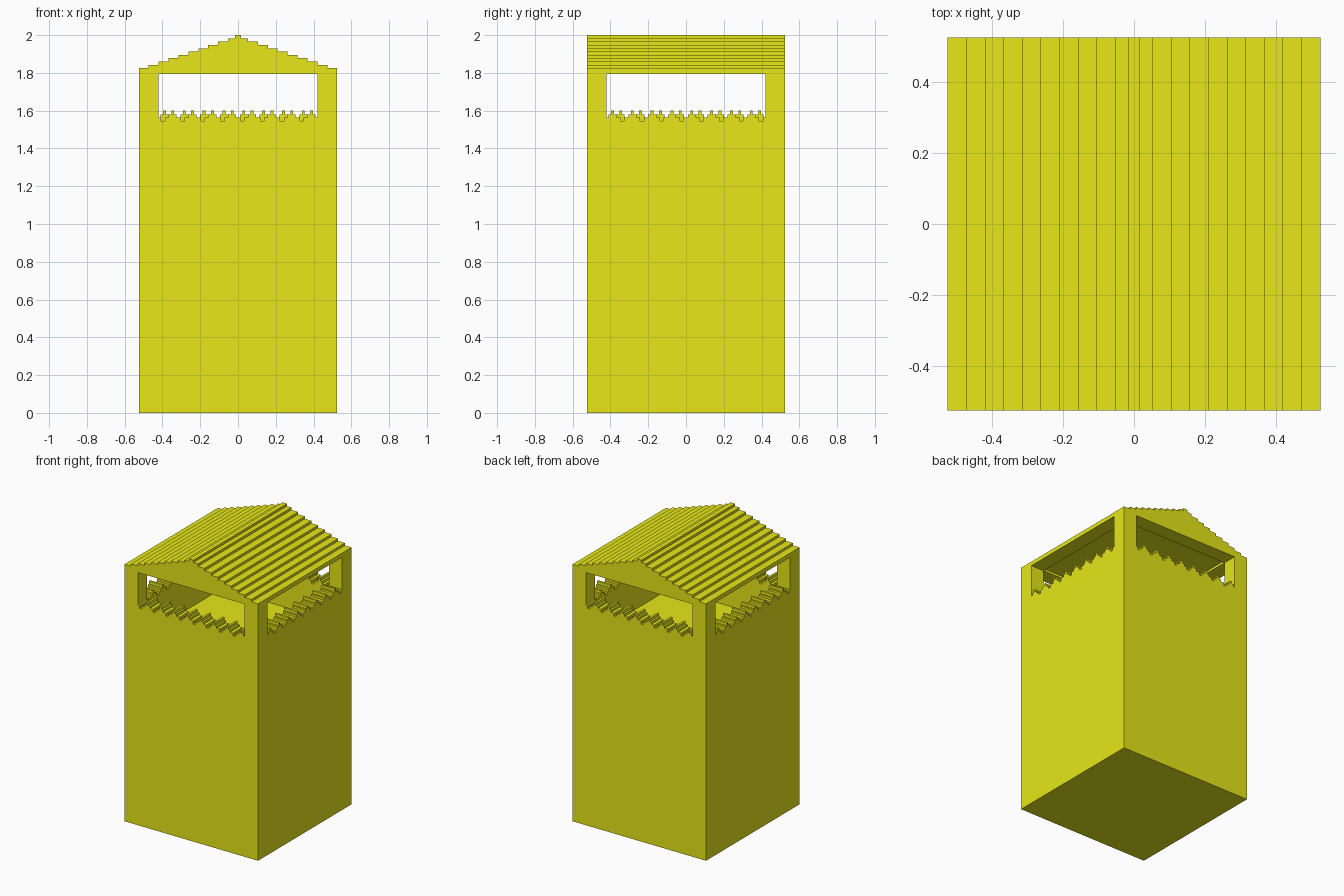
import bpy, bmesh
from math import pi
from mathutils import Matrix, Vector

if "Cube" in bpy.data.objects:
    bpy.data.objects.remove(bpy.data.objects["Cube"])

HALF, IN = 0.525, 0.42          # outer half width, inner half width
SILL, HEAD = 1.565, 1.795       # window bottom and top
FLOOR, CEIL = 1.32, 1.812       # inner cavity


def prism(name, profile, y0, y1, turn=0.0):
    """Extrude an x/z outline along y, then turn it about z."""
    bm = bmesh.new()
    face = bm.faces.new([bm.verts.new((x, y0, z)) for x, z in profile])
    out = bmesh.ops.extrude_face_region(bm, geom=[face])
    verts = [g for g in out["geom"] if isinstance(g, bmesh.types.BMVert)]
    bmesh.ops.translate(bm, vec=Vector((0, y1 - y0, 0)), verts=verts)
    bm.transform(Matrix.Rotation(turn, 4, "Z"))
    bmesh.ops.recalc_face_normals(bm, faces=bm.faces)
    mesh = bpy.data.meshes.new(name)
    bm.to_mesh(mesh)
    bm.free()
    obj = bpy.data.objects.new(name, mesh)
    bpy.context.collection.objects.link(obj)
    return obj


def cut(target, cutter):
    mod = target.modifiers.new("cut", "BOOLEAN")
    mod.operation, mod.solver, mod.object = "DIFFERENCE", "EXACT", cutter
    bpy.context.view_layer.objects.active = target
    bpy.ops.object.modifier_apply(modifier=mod.name)
    bpy.data.objects.remove(cutter)


# Bin body with stepped gable roof: right half outline, mirrored
edges = [HALF - 0.0525 * i for i in range(10)] + [0.017]
right = [(HALF, 0)]
for i, x in enumerate(edges):
    z = 1.825 + 0.0175 * i
    right.append((x, z))
    if i < 10:
        right.append((edges[i + 1], z))
outline = right + [(-x, z) for x, z in reversed(right)]
shell = prism("bin_body_with_stepped_roof", outline, -HALF, HALF)

# Hollow inside
cut(shell, prism("cavity", [(-IN, FLOOR), (IN, FLOOR), (IN, CEIL), (-IN, CEIL)], -IN, IN))

# Ragged sill: one repeating notch-and-tooth period
steps = [(0, SILL), (0.013, 1.545), (0.033, SILL), (0.052, 1.58),
         (0.067, 1.6), (0.082, 1.58), (0.095, SILL)]
sill, last = [], None
for k in range(8):
    for u, z in steps:
        x = -IN + 0.105 * k + u
        if z != last:
            if last is not None:
                sill.append((x, last))
            sill.append((x, z))
        last = z
sill.append((IN, SILL))
window = sill + [(IN, HEAD), (-IN, HEAD)]
flipped = [(-x, z) for x, z in window]

# Four window openings
for i in range(4):
    cut(shell, prism("opening", flipped if i % 2 else window, -0.6, -0.38, i * pi / 2))

# Yellow paint
paint = bpy.data.materials.new("yellow_paint")
paint.diffuse_color = (0.8, 0.8, 0.01, 1)
paint.use_nodes = True
paint.node_tree.nodes["Principled BSDF"].inputs["Base Color"].default_value = paint.diffuse_color
shell.data.materials.clear()
shell.data.materials.append(paint)
for p in shell.data.polygons:
    p.material_index = 0
